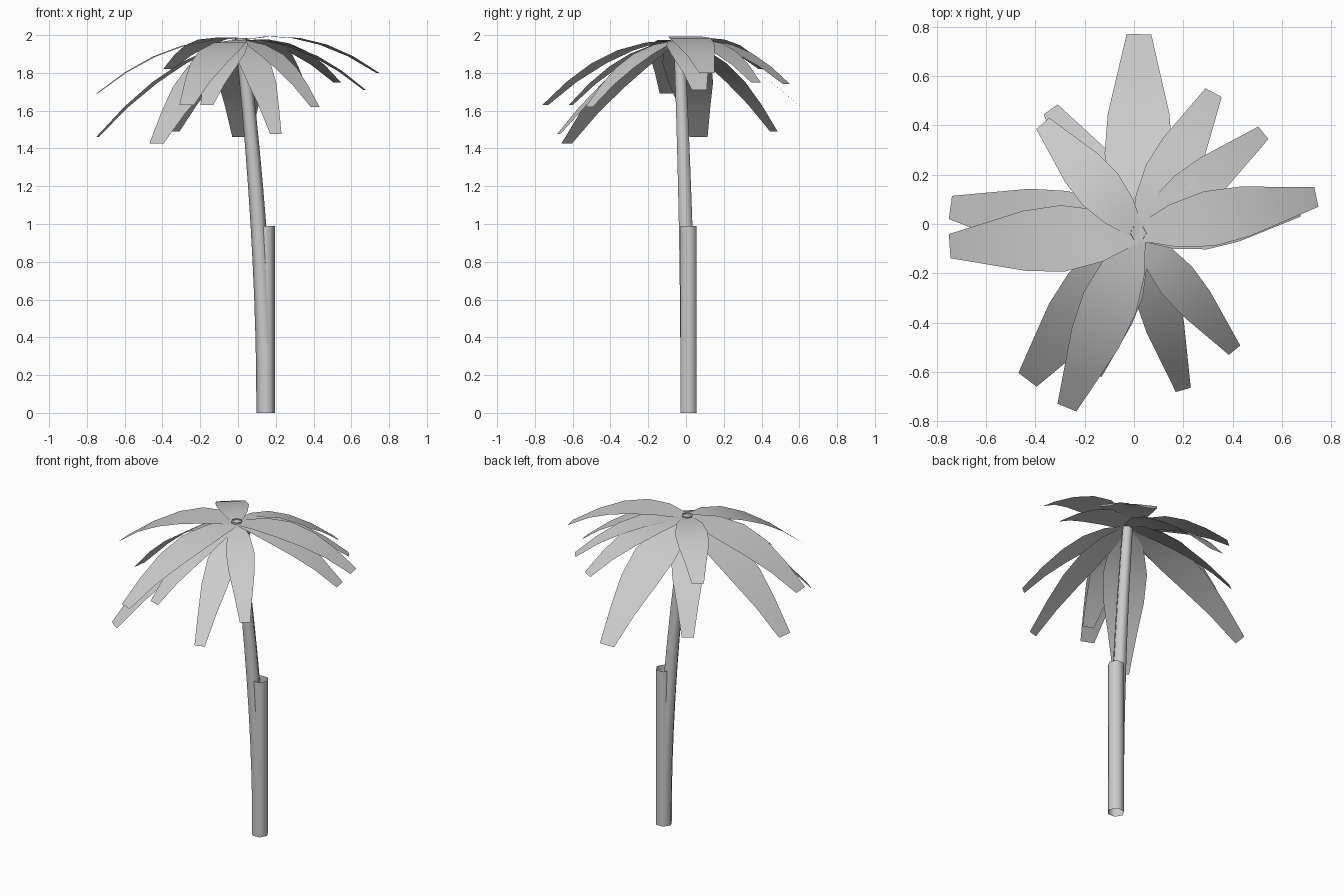
import bpy
import bmesh
from math import sin, cos, pi, radians
from mathutils import Vector

cube = bpy.data.objects.get("Cube")
if cube:
    bpy.data.objects.remove(cube, do_unlink=True)

# One pale grey for the whole tree
GREY = (0.6, 0.6, 0.6, 1.0)
mat = bpy.data.materials.new("pale_grey")
mat.use_nodes = True
mat.diffuse_color = GREY
mat.node_tree.nodes["Principled BSDF"].inputs["Base Color"].default_value = GREY


def loft(name, rows, closed):
    """Skin consecutive rows of points with quads, leaving the ends open."""
    bm = bmesh.new()
    grid = [[bm.verts.new(p) for p in row] for row in rows]
    count = len(rows[0])
    for low, high in zip(grid, grid[1:]):
        for i in range(count if closed else count - 1):
            j = (i + 1) % count
            bm.faces.new((low[i], low[j], high[j], high[i]))
    for face in bm.faces:
        face.smooth = True
    mesh = bpy.data.meshes.new(name)
    bm.to_mesh(mesh)
    bm.free()
    mesh.materials.append(mat)
    obj = bpy.data.objects.new(name, mesh)
    bpy.context.collection.objects.link(obj)
    return obj


def hexagon(centre, radius):
    return [centre + Vector((cos(i * pi / 3), sin(i * pi / 3), 0)) * radius
            for i in range(6)]


ROOT = Vector((0.147, 0.013, 0))
CROWN = Vector((0.017, -0.037, 1.985))

# Straight open sleeve around the lower trunk
loft("trunk_sleeve", [hexagon(ROOT, 0.05),
                      hexagon(ROOT + Vector((0, 0, 0.99)), 0.05)], True)

# Tapered trunk bending away from the sleeve towards the crown
rings = []
for step in range(11):
    t = step / 10
    centre = ROOT.lerp(CROWN, t ** 1.74)
    centre.z = CROWN.z * t
    rings.append(hexagon(centre, 0.05 - 0.017 * t))
loft("trunk", rings, True)

# Leaf width at even stations from base to tip, relative to tip width
WIDTHS = (0.8, 2.15, 2.75, 2.5, 1.75, 1.0)


def leaf(name, tip, tip_width):
    """Arched strip from the crown to the tip, level across its width."""
    base = CROWN - Vector((0, 0, 0.01))
    reach = Vector(tip) - base
    flat = Vector((reach.x, reach.y, 0))
    across = Vector((-flat.y, flat.x, 0)).normalized()
    sag = 0.45 * flat.length
    rows = []
    for i, width in enumerate(WIDTHS):
        t = i / (len(WIDTHS) - 1)
        mid = base + reach * t + Vector((0, 0, sag * t * (1 - t)))
        side = across * (width * tip_width / 2)
        rows.append([mid + side, mid, mid - side])
    loft(name, rows, False)


# Tip position and tip width of every leaf
LEAVES = {
    "back_leaf": ((0.02, 0.77, 1.46), 0.1),
    "back_left_leaf_inner": ((0.323, 0.533, 1.74), 0.075),
    "back_left_leaf_outer": ((0.525, 0.37, 1.75), 0.065),
    "left_leaf_upper": ((0.74, 0.11, 1.8), 0.082),
    "left_leaf_lower": ((0.67, 0.07, 1.71), 0.08),
    "front_left_leaf_outer": ((0.408, -0.512, 1.62), 0.06),
    "front_left_leaf_inner": ((0.2, -0.673, 1.477), 0.063),
    "front_right_leaf_lower": ((-0.165, -0.61, 1.63), 0.07),
    "front_right_leaf_inner": ((-0.272, -0.745, 1.63), 0.083),
    "front_right_leaf_outer": ((-0.432, -0.632, 1.425), 0.093),
    "right_leaf_upper": ((-0.748, -0.09, 1.69), 0.098),
    "right_leaf_lower": ((-0.745, 0.067, 1.46), 0.095),
    "back_right_leaf_upper": ((-0.37, 0.408, 1.82), 0.07),
    "back_right_leaf_lower": ((-0.338, 0.465, 1.49), 0.07),
}
for leaf_name, (tip, tip_width) in LEAVES.items():
    leaf(leaf_name, tip, tip_width)
